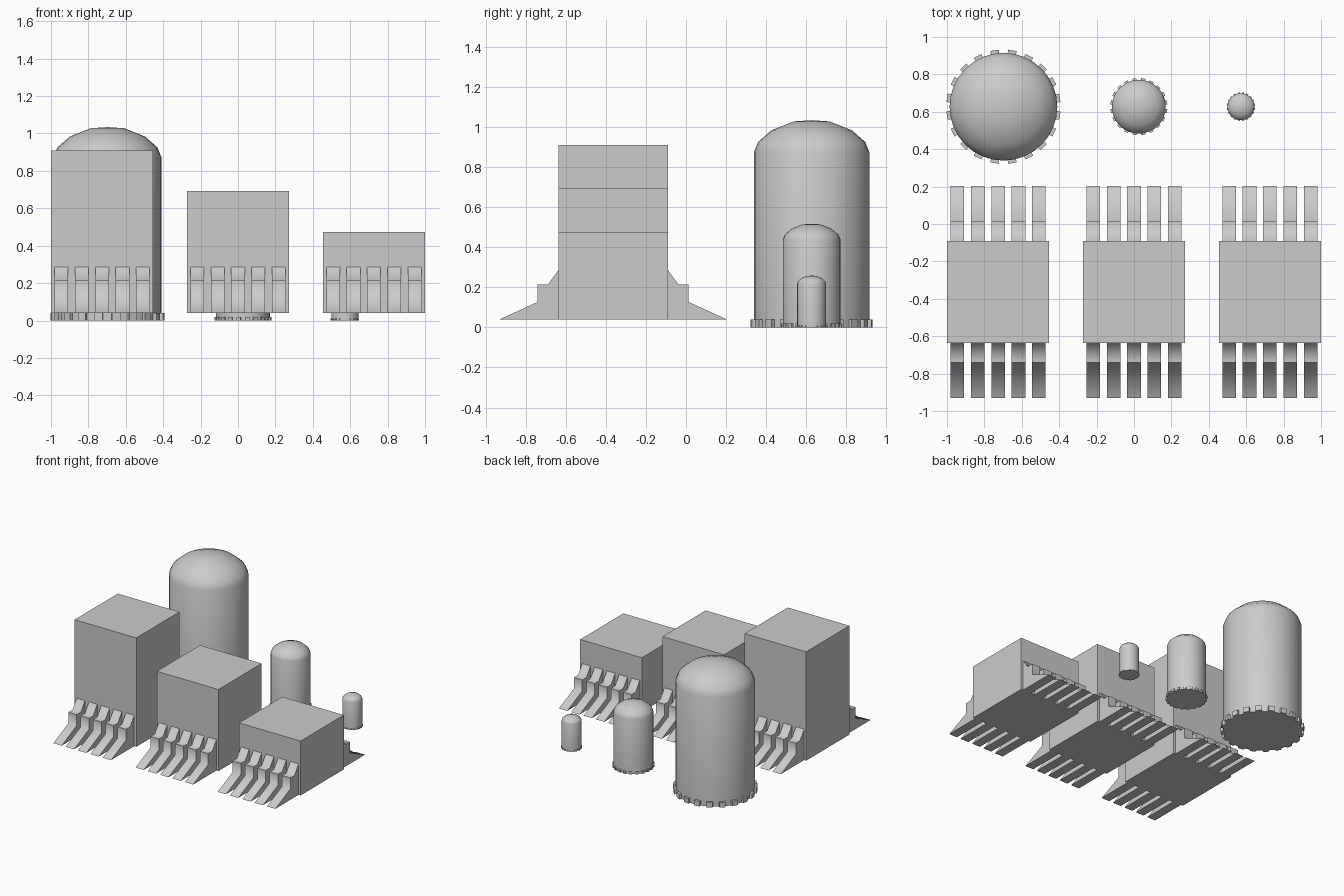
import bpy, bmesh, math
from mathutils import Matrix, Vector

if "Cube" in bpy.data.objects:
    bpy.data.objects.remove(bpy.data.objects["Cube"])

BOX_W, BOX_Y, BASE_Z = 0.545, -0.3635, 0.04


def finish(bm, name, smooth):
    bmesh.ops.recalc_face_normals(bm, faces=bm.faces)
    me = bpy.data.meshes.new(name)
    bm.to_mesh(me)
    bm.free()
    ob = bpy.data.objects.new(name, me)
    bpy.context.collection.objects.link(ob)
    if smooth:
        bpy.ops.object.select_all(action='DESELECT')
        ob.select_set(True)
        bpy.context.view_layer.objects.active = ob
        bpy.ops.object.shade_smooth_by_angle(angle=math.radians(smooth))
    return ob


def add_box(bm, center, size, rot=0):
    m = (Matrix.Rotation(rot, 4, 'Z') @ Matrix.Translation(center)
         @ Matrix.Diagonal((*size, 1)))
    bmesh.ops.create_cube(bm, size=1, matrix=m)


def block(x, top):
    # main box
    bm = bmesh.new()
    add_box(bm, Vector((x, BOX_Y, (top + BASE_Z) / 2)),
            (BOX_W, BOX_W, top - BASE_Z))
    finish(bm, "block", 0)


# side outline of a buttress: (distance from block centre, height)
BUTTRESS = [(0.2725, BASE_Z), (0.2725, 0.287), (0.325, 0.215),
            (0.377, 0.215), (0.377, 0.127), (0.5665, BASE_Z)]


def buttresses(x):
    # five stepped feet at the front and five at the back
    bm = bmesh.new()
    for side in (-1, 1):
        for i in range(5):
            cx = x + (i - 2) * BOX_W / 5
            f = bm.faces.new([bm.verts.new((cx - 0.0365, BOX_Y + side * d, z))
                              for d, z in BUTTRESS])
            ext = bmesh.ops.extrude_face_region(bm, geom=[f], use_keep_orig=True)
            vs = [e for e in ext['geom'] if isinstance(e, bmesh.types.BMVert)]
            bmesh.ops.translate(bm, vec=(0.073, 0, 0), verts=vs)
    finish(bm, "buttresses", 70)


# silo outline: (radius, height)
SILO = [(0, 0), (0.288, 0), (0.288, 0.875), (0.267, 0.926),
        (0.2, 0.984), (0.09, 1.028), (0, 1.034)]


def silo(x, scale):
    # domed cylinder
    bm = bmesh.new()
    vs = [bm.verts.new((r, 0, z)) for r, z in SILO]
    es = [bm.edges.new(p) for p in zip(vs, vs[1:])]
    bmesh.ops.spin(bm, geom=vs + es, cent=(0, 0, 0), axis=(0, 0, 1),
                   angle=math.tau, steps=32, use_merge=True)
    bmesh.ops.remove_doubles(bm, verts=bm.verts, dist=1e-4)
    body = finish(bm, "silo", 40)
    # ring of teeth around the foot
    bm = bmesh.new()
    for i in range(20):
        add_box(bm, Vector((0.29, 0, 0.02)), (0.03, 0.045, 0.04),
                (i + 0.5) * math.tau / 20)
    teeth = finish(bm, "silo_teeth", 0)
    for ob in (body, teeth):
        ob.location = (x, 0.627, 0)
        ob.scale = (scale,) * 3


for x, top in ((-0.7265, 0.91), (0, 0.692), (0.7265, 0.474)):
    block(x, top)
    buttresses(x)

for x, s in ((-0.698, 1), (0.026, 0.5), (0.572, 0.25)):
    silo(x, s)
